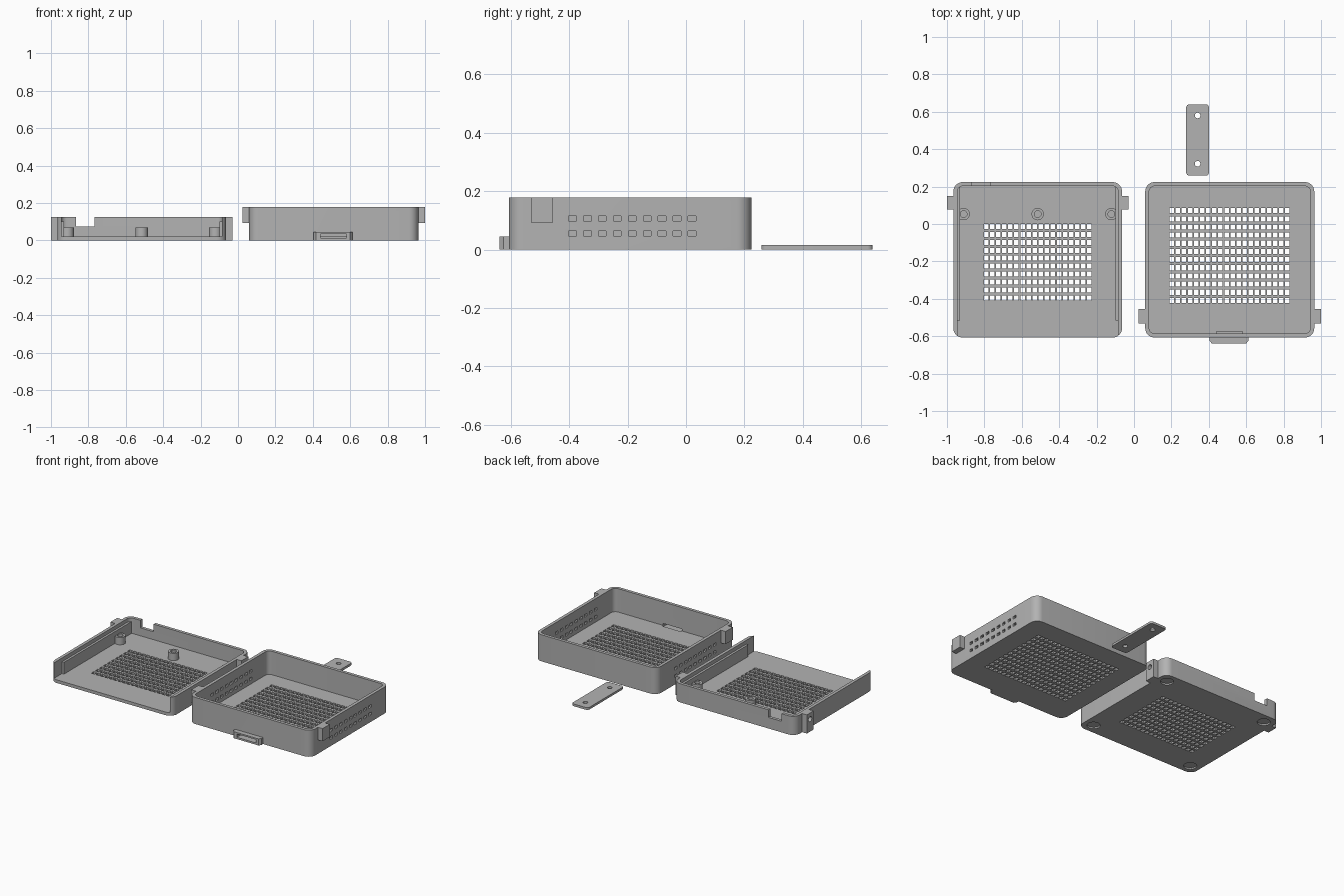
import bpy, bmesh, math

if "Cube" in bpy.data.objects:
    bpy.data.objects.remove(bpy.data.objects["Cube"])

grey = bpy.data.materials.new("plain grey")
grey.diffuse_color = (0.45, 0.45, 0.45, 1)
grey.use_nodes = True
grey.node_tree.nodes["Principled BSDF"].inputs["Base Color"].default_value = grey.diffuse_color


def finish(name, bm):
    bmesh.ops.recalc_face_normals(bm, faces=bm.faces)
    mesh = bpy.data.meshes.new(name)
    bm.to_mesh(mesh)
    bm.free()
    mesh.materials.append(grey)
    ob = bpy.data.objects.new(name, mesh)
    bpy.context.collection.objects.link(ob)
    return ob


def prism(name, outline, z0, z1):
    """Extrude a closed xy outline from z0 to z1."""
    bm = bmesh.new()
    face = bm.faces.new([bm.verts.new((x, y, z0)) for x, y in outline])
    top = bmesh.ops.extrude_face_region(bm, geom=[face])["geom"]
    for v in top:
        if isinstance(v, bmesh.types.BMVert):
            v.co.z = z1
    return finish(name, bm)


def rounded(name, x0, x1, y0, y1, z0, z1, r, n=8):
    pts = []
    corners = [(x1 - r, y1 - r), (x0 + r, y1 - r), (x0 + r, y0 + r), (x1 - r, y0 + r)]
    for k, (cx, cy) in enumerate(corners):
        for i in range(n + 1):
            a = math.pi / 2 * (k + i / n)
            pts.append((cx + r * math.cos(a), cy + r * math.sin(a)))
    return prism(name, pts, z0, z1)


def boxes(name, items):
    """One mesh of separate blocks, each (x0, x1, y0, y1, z0, z1)."""
    bm = bmesh.new()
    for x0, x1, y0, y1, z0, z1 in items:
        vs = bmesh.ops.create_cube(bm, size=1)["verts"]
        for v in vs:
            v.co = ((x0 + x1) / 2 + v.co.x * (x1 - x0),
                    (y0 + y1) / 2 + v.co.y * (y1 - y0),
                    (z0 + z1) / 2 + v.co.z * (z1 - z0))
    return finish(name, bm)


def cylinder(name, x, y, z, r, depth, along_x=False, n=32):
    bm = bmesh.new()
    bmesh.ops.create_cone(bm, cap_ends=True, segments=n, radius1=r, radius2=r, depth=depth)
    for v in bm.verts:
        a, b, c = v.co
        v.co = (x + c, y + a, z + b) if along_x else (x + a, y + b, z + c)
    return finish(name, bm)


def cut(ob, cutter):
    cutter.hide_render = True
    mod = ob.modifiers.new("cut", "BOOLEAN")
    mod.operation = "DIFFERENCE"
    mod.solver = "MANIFOLD"
    mod.object = cutter
    bpy.context.view_layer.objects.active = ob
    bpy.ops.object.modifier_apply(modifier=mod.name)
    bpy.data.objects.remove(cutter)


def vent_grid(x0, x1, y0, y1, cols, rows, w=0.024, h=0.027):
    px, py = (x1 - x0 - w) / (cols - 1), (y1 - y0 - h) / (rows - 1)
    return boxes("cutter", [(x0 + i * px, x0 + i * px + w, y0 + j * py, y0 + j * py + h, -0.05, 0.06)
                            for i in range(cols) for j in range(rows)])


def shell(name, x0, x1, y0, y1, h, t=0.021, floor=0.021):
    ob = rounded(name, x0, x1, y0, y1, 0, h, 0.05)
    cut(ob, rounded("cutter", x0 + t, x1 - t, y0 + t, y1 - t, floor, h + 0.1, 0.03))
    return ob


def ears(prefix, x0, x1, y0, y1, z0, z1, hole_z):
    """Screw lugs on both sides of a shell."""
    for side, a, b in (("left", x0 - 0.035, x0 + 0.003), ("right", x1 - 0.003, x1 + 0.035)):
        ear = boxes(f"{prefix}_{side}_ear", [(a, b, y0, y1, z0, z1)])
        cut(ear, cylinder("cutter", (a + b) / 2, (y0 + y1) / 2, hole_z, 0.017, 0.1, True))


Y0, Y1 = -0.607, 0.224

# Deep case with floor and side vents
BX0, BX1 = 0.06, 0.964
case = shell("deep_case", BX0, BX1, Y0, Y1, 0.178)
cut(case, vent_grid(0.19, 0.832, -0.422, 0.085, 20, 12))
cut(case, boxes("cutter", [(xa - 0.04, xa + 0.04, -0.403 + i * 0.0513, -0.376 + i * 0.0513, z, z + 0.018)
                           for xa in (BX0, BX1) for i in range(9) for z in (0.046, 0.097)]))
SLOT = (0.44, 0.58, -0.7, -0.575, 0.012, 0.034)
cut(case, boxes("cutter", [SLOT]))
ears("case", BX0, BX1, -0.531, -0.455, 0.093, 0.178, 0.135)

# Slotted strap loop on the case front
loop = prism("front_loop", [(0.405, Y0 + 0.003), (0.405, -0.625), (0.417, -0.64),
                            (0.599, -0.64), (0.611, -0.625), (0.611, Y0 + 0.003)], 0, 0.044)
cut(loop, boxes("cutter", [SLOT]))

# Shallow tray: open front, notched back wall, floor vents, foot recesses
TX0, TX1 = -0.966, -0.064
tray = shell("shallow_tray", TX0, TX1, Y0, Y1, 0.125)
cut(tray, boxes("cutter", [(TX0 + 0.021, TX1 - 0.021, -0.7, -0.56, 0.021, 0.2)]))
cut(tray, boxes("cutter", [(-0.866, -0.768, 0.18, 0.3, 0.074, 0.2)]))
cut(tray, vent_grid(-0.803, -0.226, -0.408, 0.0, 18, 10))
for x in (TX0 + 0.068, TX1 - 0.068):
    for y in (Y0 + 0.068, Y1 - 0.068):
        cut(tray, cylinder("cutter", x, y, 0, 0.04, 0.02))
ears("tray", TX0, TX1, 0.078, 0.15, 0, 0.125, 0.083)

# Inner side rails of the tray
for side, a, b in (("left", TX0 + 0.019, -0.93), ("right", -0.1, TX1 - 0.019)):
    boxes(f"tray_{side}_rail", [(a, b, -0.515, 0.205, 0.019, 0.1)])

# Hollow screw posts
for side, x in (("left", -0.911), ("middle", -0.515), ("right", -0.121)):
    post = cylinder(f"{side}_screw_post", x, 0.053, 0.045, 0.033, 0.05)
    cut(post, cylinder("cutter", x, 0.053, 0.06, 0.018, 0.1))

# Loose strap plate with two holes
strap = rounded("strap_plate", 0.279, 0.401, 0.258, 0.64, 0, 0.015, 0.018)
for y in (0.322, 0.58):
    cut(strap, cylinder("cutter", 0.34, y, 0, 0.015, 0.1))

# Smooth the curved walls while keeping sharp edges
for ob in bpy.data.objects:
    bpy.ops.object.select_all(action="DESELECT")
    ob.select_set(True)
    bpy.context.view_layer.objects.active = ob
    bpy.ops.object.shade_smooth_by_angle(angle=math.radians(30))
